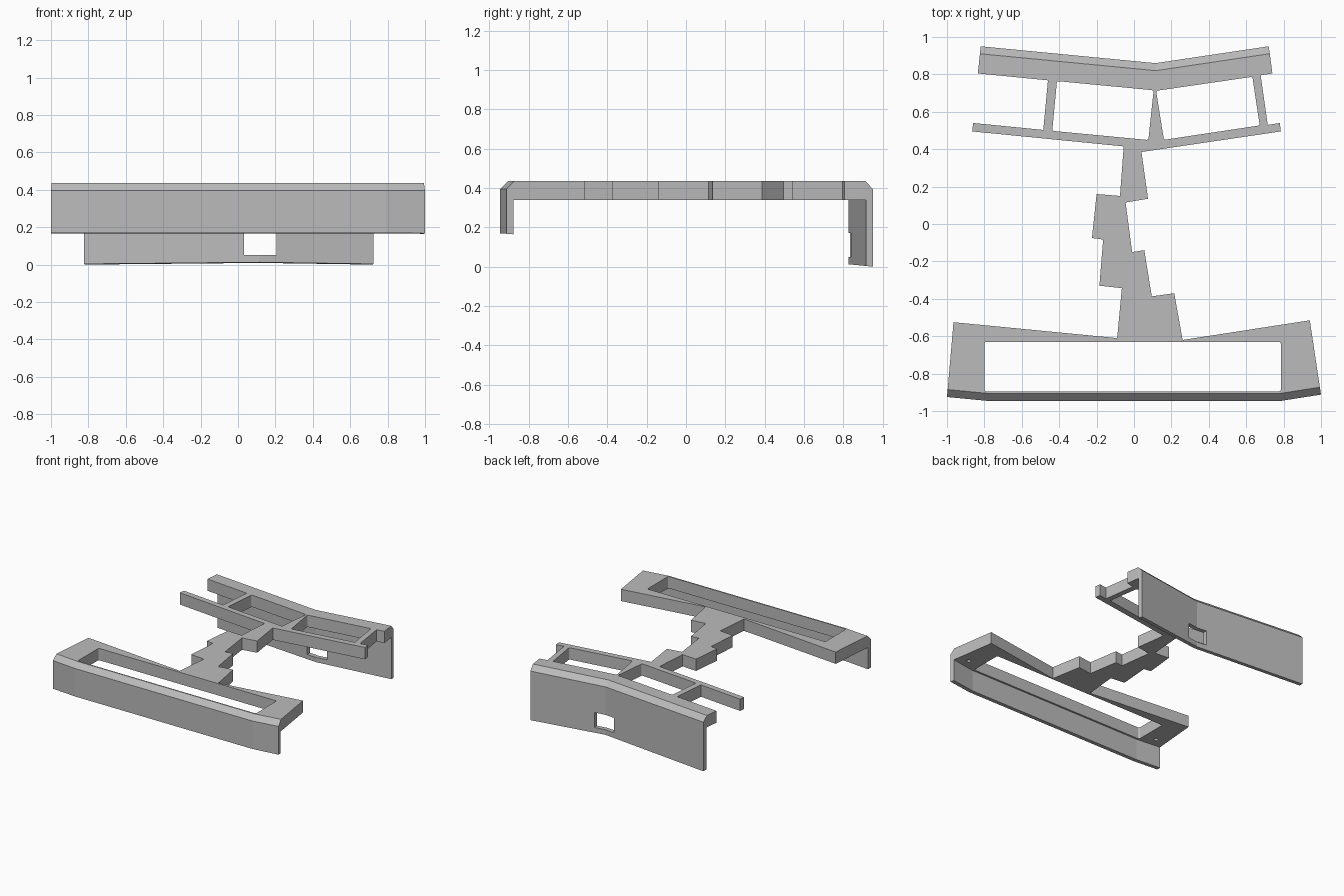
import bpy, bmesh
from mathutils import Vector

old = bpy.data.objects.get("Cube")
if old:
    bpy.data.objects.remove(old, do_unlink=True)

TOP, UNDER, CHAMFER = 0.435, 0.34, 0.04
WALL, LIP = 0.035, 0.05

grey = bpy.data.materials.new("mid grey")
grey.use_nodes = True
grey.diffuse_color = (0.5, 0.5, 0.5, 1)
grey.node_tree.nodes["Principled BSDF"].inputs["Base Color"].default_value = (0.5, 0.5, 0.5, 1)


def finish(bm, name):
    bmesh.ops.recalc_face_normals(bm, faces=bm.faces)
    mesh = bpy.data.meshes.new(name)
    bm.to_mesh(mesh)
    bm.free()
    mesh.materials.append(grey)
    obj = bpy.data.objects.new(name, mesh)
    bpy.context.collection.objects.link(obj)
    return obj


def prism(name, points, z0, z1, rounding=0):
    bm = bmesh.new()
    face = bm.faces.new([bm.verts.new((x, y, z0)) for x, y in points])
    if rounding:
        bmesh.ops.bevel(bm, geom=list(bm.verts), offset=rounding, segments=3,
                        profile=0.5, affect='VERTICES')
    face = list(bm.faces)
    up = bmesh.ops.extrude_face_region(bm, geom=face)["geom"]
    bmesh.ops.translate(bm, vec=(0, 0, z1 - z0),
                        verts=[v for v in up if isinstance(v, bmesh.types.BMVert)])
    return finish(bm, name)


def inset(path, dist):
    """Mitred parallel line on the left-hand side of the path."""
    path = [Vector(p) for p in path]
    normals = []
    for a, b in zip(path, path[1:]):
        d = (b - a).normalized()
        normals.append(Vector((-d.y, d.x)))
    result = []
    for i, p in enumerate(path):
        n0, n1 = normals[max(i - 1, 0)], normals[min(i, len(normals) - 1)]
        result.append(p + (n0 + n1) * dist / (1 + n0.dot(n1)))
    return result


def wall(name, path, bottom):
    """Chamfered hanging wall with a short inner lip, swept along the path."""
    profile = [(0, None), (0, TOP - CHAMFER), (CHAMFER, TOP), (LIP, TOP),
               (LIP, UNDER), (WALL, UNDER), (WALL, None)]
    bm = bmesh.new()
    rows = []
    for dist, z in profile:
        rows.append([bm.verts.new((p.x, p.y, bottom(p.y) if z is None else z))
                     for p in inset(path, dist)])
    for a, b in zip(rows, rows[1:] + rows[:1]):
        for i in range(len(path) - 1):
            bm.faces.new((a[i], a[i + 1], b[i + 1], b[i]))
    for end in (0, -1):
        bm.faces.new([r[end] for r in rows])
    return finish(bm, name)


def combine(target, tool, operation):
    bpy.context.view_layer.objects.active = target
    mod = target.modifiers.new("combine", 'BOOLEAN')
    mod.operation, mod.solver, mod.object = operation, 'EXACT', tool
    bpy.ops.object.modifier_apply(modifier=mod.name)
    bpy.data.objects.remove(tool, do_unlink=True)


# Outer lines of both walls, counter-clockwise
front_path = [(-1, -0.925), (-0.79, -0.945), (0.79, -0.945), (1, -0.912)]
back_path = [(0.72, 0.95), (0.115, 0.86), (-0.82, 0.95)]

# Plate edges: right side up to the back wall, then left side down again
right_side = [(0.94, -0.515), (0.26, -0.62), (0.215, -0.37), (0.095, -0.387),
              (0.055, -0.14), (-0.01, -0.15), (-0.045, 0.115), (0.075, 0.135),
              (0.04, 0.385), (0.785, 0.495), (0.78, 0.54), (0.715, 0.53),
              (0.677, 0.795), (0.74, 0.805)]
left_side = [(-0.835, 0.805), (-0.46, 0.768), (-0.485, 0.503), (-0.86, 0.54),
             (-0.865, 0.495), (-0.055, 0.415), (-0.075, 0.15), (-0.2, 0.16),
             (-0.225, -0.075), (-0.165, -0.083), (-0.185, -0.33),
             (-0.065, -0.343), (-0.09, -0.61), (-0.965, -0.525)]
mid_lip = (CHAMFER + LIP) / 2
outline = inset(front_path, mid_lip) + right_side + inset(back_path, mid_lip) + left_side
frame = prism("bracket_frame", outline, UNDER, TOP)

# Hanging walls
combine(frame, wall("front_wall", front_path, lambda y: 0.17 - (y + 0.945) * 0.08), 'UNION')
combine(frame, wall("back_wall", back_path, lambda y: (0.95 - y) * 0.1), 'UNION')

# Openings through the plate
openings = [
    [(-0.8, -0.895), (0.785, -0.895), (0.785, -0.63), (-0.8, -0.63)],
    [(-0.437, 0.498), (0.077, 0.449), (0.105, 0.715), (-0.412, 0.764)],
    [(0.16, 0.45), (0.672, 0.527), (0.633, 0.787), (0.118, 0.712)],
]
for points in openings:
    combine(frame, prism("opening", points, UNDER - 0.1, TOP + 0.1, 0.01), 'DIFFERENCE')

# Window in the back wall
window = [(0.033, 0.78), (0.205, 0.78), (0.205, 0.95), (0.033, 0.95)]
combine(frame, prism("window", window, 0.05, 0.17), 'DIFFERENCE')

# Blind screw holes under the front corners
for side in (-1, 1):
    bm = bmesh.new()
    bmesh.ops.create_cone(bm, cap_ends=True, segments=16, radius1=0.015,
                          radius2=0.015, depth=0.1)
    bmesh.ops.translate(bm, vec=(side * 0.9, -0.82, UNDER), verts=bm.verts)
    combine(frame, finish(bm, "screw_hole"), 'DIFFERENCE')
